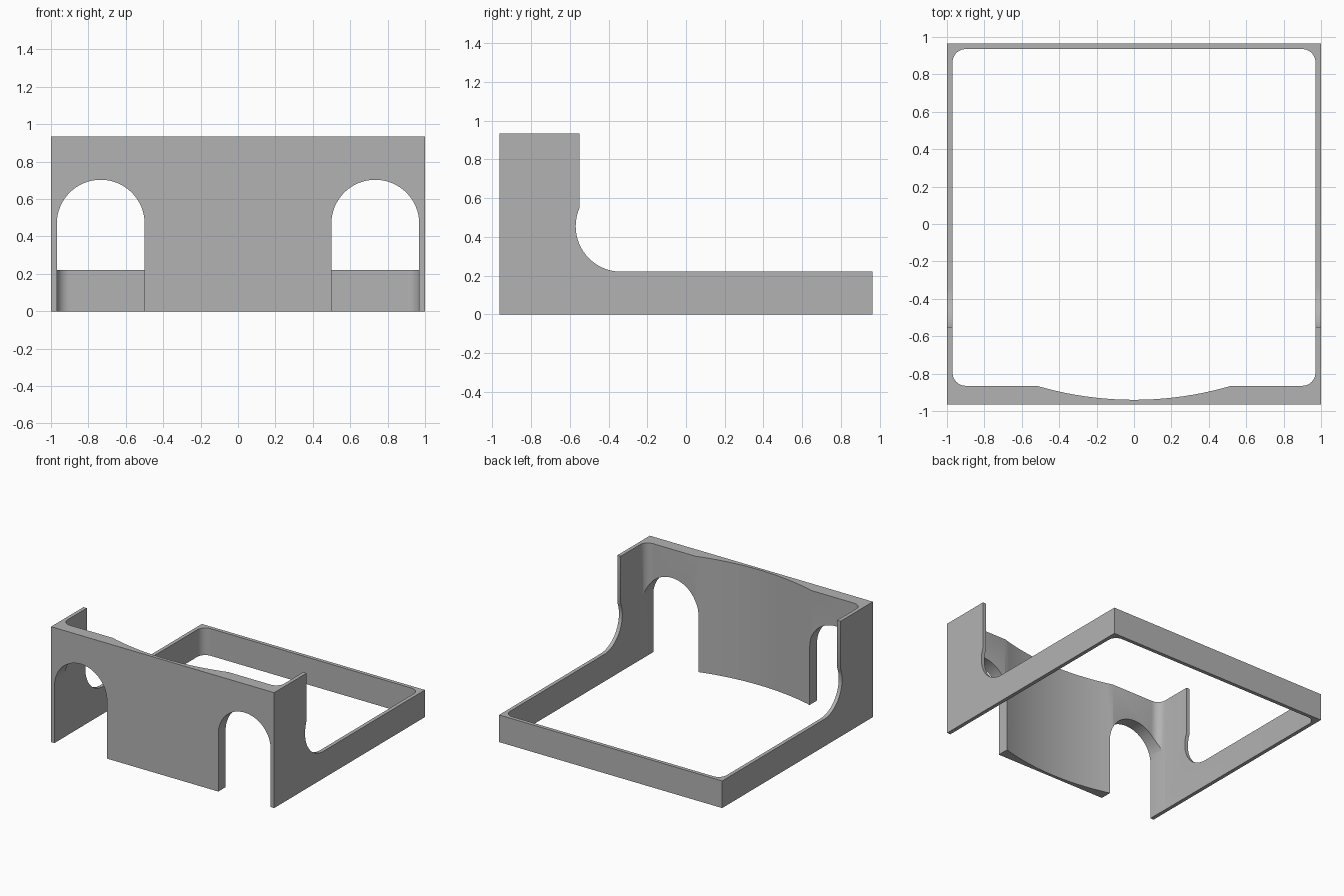
import bpy, bmesh
from math import sin, cos, pi, radians, asin
from mathutils import Vector

if "Cube" in bpy.data.objects:
    bpy.data.objects.remove(bpy.data.objects["Cube"])

HALF_X, HALF_Y, HEIGHT = 1.0, 0.965, 0.935
INNER_X, INNER_BACK, INNER_FRONT, FILLET = 0.97, 0.935, -0.865, 0.07
RIM = 0.22

grey = bpy.data.materials.new("plain grey")
grey.use_nodes = True
colour = (0.45, 0.45, 0.45, 1)
grey.diffuse_color = colour
grey.node_tree.nodes["Principled BSDF"].inputs["Base Color"].default_value = colour


def arc(cx, cy, r, start, end, steps):
    """Points along a circular arc, angles in degrees."""
    angles = [radians(start + (end - start) * i / steps) for i in range(steps + 1)]
    return [(cx + r * cos(a), cy + r * sin(a)) for a in angles]


def prism(name, profile, place, sweep):
    """Extrude a 2D profile, positioned by place(u, v), along sweep."""
    bm = bmesh.new()
    face = bm.faces.new([bm.verts.new(place(u, v)) for u, v in profile])
    moved = bmesh.ops.extrude_face_region(bm, geom=[face], use_keep_orig=True)["geom"]
    bmesh.ops.translate(bm, vec=Vector(sweep),
                        verts=[g for g in moved if isinstance(g, bmesh.types.BMVert)])
    bmesh.ops.recalc_face_normals(bm, faces=bm.faces)
    mesh = bpy.data.meshes.new(name)
    bm.to_mesh(mesh)
    bm.free()
    mesh.materials.append(grey)
    obj = bpy.data.objects.new(name, mesh)
    bpy.context.collection.objects.link(obj)
    return obj


# Solid block from which the one-piece frame is cut
block = [(-HALF_X, -HALF_Y), (HALF_X, -HALF_Y), (HALF_X, HALF_Y), (-HALF_X, HALF_Y)]
frame = prism("frame", block, lambda x, y: (x, y, 0), (0, 0, HEIGHT))

# Inner opening: rounded corners and a shallow bow in the front wall
fx, back, front = INNER_X - FILLET, INNER_BACK - FILLET, INNER_FRONT + FILLET
bow_half, bow_depth = 0.52, 0.075
bow_r = (bow_half ** 2 + bow_depth ** 2) / (2 * bow_depth)
spread = asin(bow_half / bow_r) * 180 / pi
opening = (arc(fx, back, FILLET, 0, 90, 10) + arc(-fx, back, FILLET, 90, 180, 10)
           + arc(-fx, front, FILLET, 180, 270, 10)
           + arc(0, INNER_FRONT - bow_depth + bow_r, bow_r, 270 - spread, 270 + spread, 20)
           + arc(fx, front, FILLET, 270, 360, 10))
cutters = [prism("opening_cutter", opening, lambda x, y: (x, y, -0.2), (0, 0, 1.5))]

# Step down behind the front wall with a scooped corner
scoop = [(-0.55, 1.2)] + arc(-0.335, RIM + 0.235, 0.235, 156, 270, 24) + [(1.2, RIM), (1.2, 1.2)]
cutters.append(prism("step_cutter", scoop, lambda y, z: (-1.2, y, z), (2.4, 0, 0)))

# Two arched doorways in the front wall
for side, label in ((1, "left"), (-1, "right")):
    doorway = arc(side * 0.734, 0.468, 0.235, 0, 180, 32)
    doorway += [(doorway[-1][0], -0.2), (doorway[0][0], -0.2)]
    cutters.append(prism(label + "_doorway_cutter", doorway,
                         lambda x, z: (x, -1.2, z), (0, 0.5, 0)))

# Apply the cuts and discard the cutters
bpy.ops.object.select_all(action="DESELECT")
frame.select_set(True)
bpy.context.view_layer.objects.active = frame
for cutter in cutters:
    cutter.hide_render = True
    mod = frame.modifiers.new(cutter.name, "BOOLEAN")
    mod.operation, mod.solver, mod.object = "DIFFERENCE", "EXACT", cutter
    bpy.ops.object.modifier_apply(modifier=mod.name)
    bpy.data.objects.remove(cutter)

bpy.ops.object.shade_smooth_by_angle(angle=radians(25))
